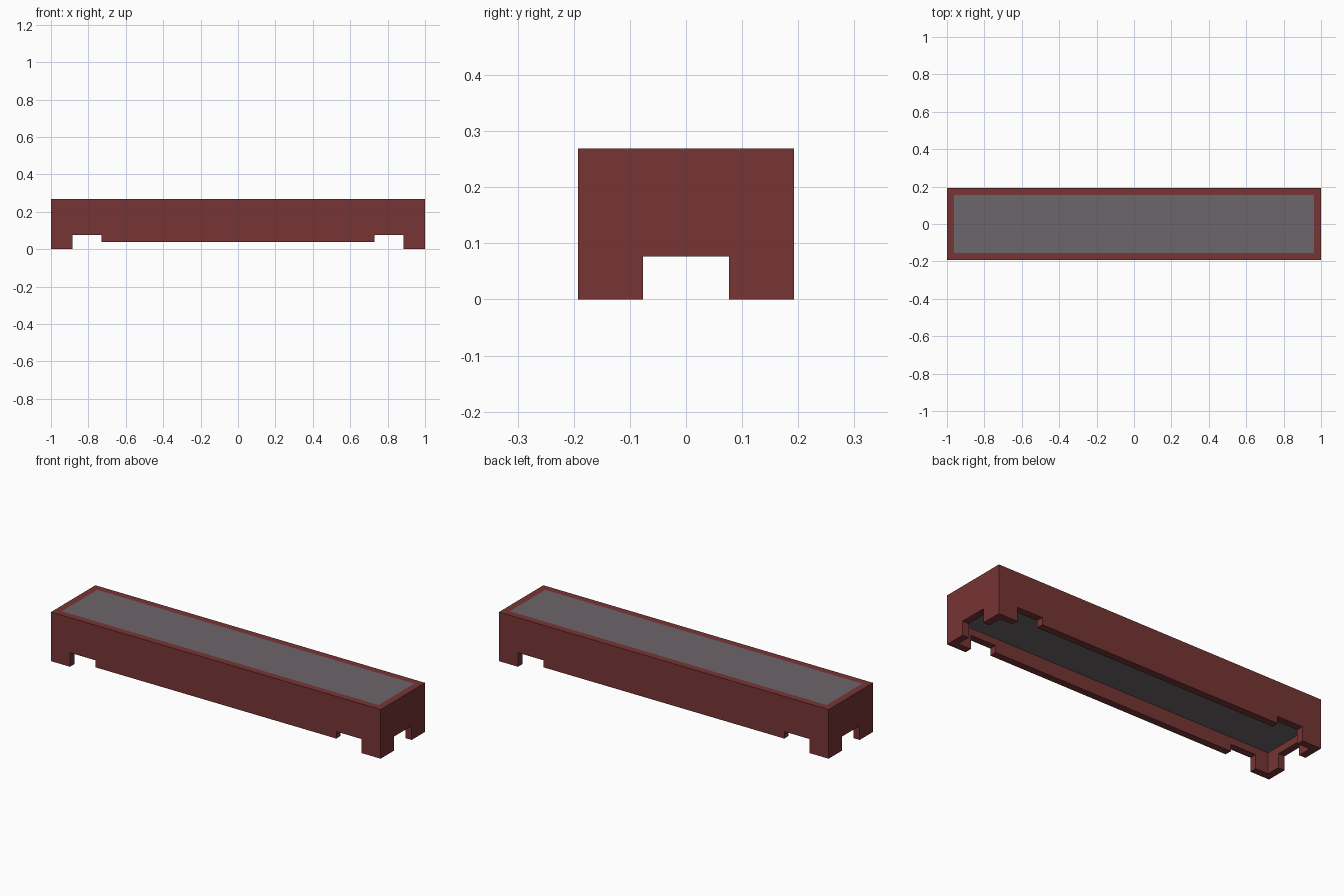
import bpy

cube = bpy.data.objects.get("Cube")
if cube:
    bpy.data.objects.remove(cube, do_unlink=True)

U = 1 / 26  # module: the planter is 52 x 10 x 7 modules


def material(name, rgb):
    m = bpy.data.materials.new(name)
    m.use_nodes = True
    m.diffuse_color = (*rgb, 1)
    m.node_tree.nodes["Principled BSDF"].inputs["Base Color"].default_value = (*rgb, 1)
    return m


def box(name, x, y, z, mat=None):
    """Box from (min, max) ranges given in modules."""
    bpy.ops.mesh.primitive_cube_add(size=1)
    ob = bpy.context.object
    ob.name = ob.data.name = name
    for v in ob.data.vertices:
        v.co = [(r[0] + (c + 0.5) * (r[1] - r[0])) * U for c, r in zip(v.co, (x, y, z))]
    if mat:
        ob.data.materials.append(mat)
    return ob


def cut(target, x, y, z):
    """Subtract a box from the target and discard the cutter."""
    cutter = box("cutter", x, y, z)
    cutter.hide_render = True
    mod = target.modifiers.new("cut", "BOOLEAN")
    mod.operation, mod.solver, mod.object = "DIFFERENCE", "EXACT", cutter
    bpy.context.view_layer.objects.active = target
    bpy.ops.object.modifier_apply(modifier=mod.name)
    bpy.data.objects.remove(cutter, do_unlink=True)


red = material("dark red", (0.185, 0.035, 0.035))
grey = material("warm grey", (0.152, 0.132, 0.148))

# Outer frame: open shell with thin walls
frame = box("planter_frame", (-26, 26), (-5, 5), (0, 7), red)
cut(frame, (-25, 25), (-4, 4), (-1, 8))

# Raised lower edge of the long walls, then the deeper notch beside each foot
cut(frame, (-20, 20), (-6, 6), (-1, 1))
for x in ((-23, -19), (19, 23)):
    cut(frame, x, (-6, 6), (-1, 2))

# Gap between the feet at both ends
cut(frame, (-27, 27), (-2, 2), (-1, 2))

# Filling, level with the rim and raised above the feet
box("filling_slab", (-25, 25), (-4, 4), (3, 7), grey)
